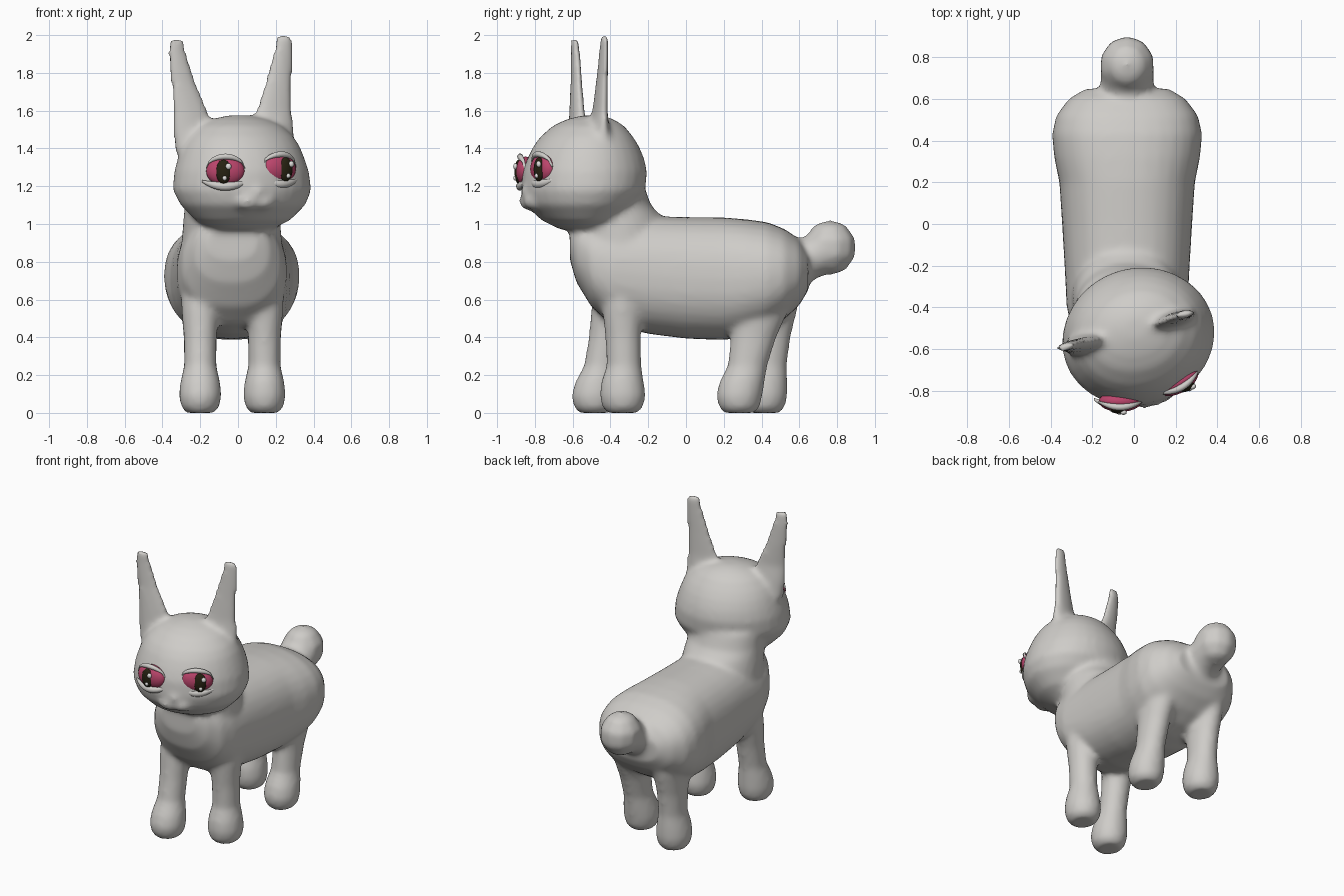
import bpy, bmesh, math
from mathutils import Matrix, Vector

if "Cube" in bpy.data.objects:
    bpy.data.objects.remove(bpy.data.objects["Cube"])


def material(name, color):
    m = bpy.data.materials.new(name)
    m.diffuse_color = (*color, 1)
    m.use_nodes = True
    m.node_tree.nodes["Principled BSDF"].inputs["Base Color"].default_value = m.diffuse_color
    return m


FUR = material("warm grey", (0.62, 0.605, 0.58))
PINK = material("rose pink", (0.50, 0.06, 0.15))
DARK = material("dark olive", (0.02, 0.016, 0.006))
SHINE = material("glint white", (0.75, 0.74, 0.72))


def finish(name, bm, mat):
    bmesh.ops.recalc_face_normals(bm, faces=bm.faces)
    me = bpy.data.meshes.new(name)
    bm.to_mesh(me)
    bm.free()
    me.materials.append(mat)
    for p in me.polygons:
        p.use_smooth = True
    ob = bpy.data.objects.new(name, me)
    bpy.context.collection.objects.link(ob)
    return ob


def loft(name, rings, frame=Matrix(), power=2.0, along_y=False, yaw=0.0, sides=32):
    """Rings are (height, centre x, centre y, radius x, radius y)."""
    bm = bmesh.new()
    loops = []
    for h, cx, cy, rx, ry in rings:
        loop = []
        for i in range(sides):
            a = 2 * math.pi * i / sides
            c, s = math.cos(a), math.sin(a)
            u = rx * math.copysign(abs(c) ** (2 / power), c)
            v = ry * math.copysign(abs(s) ** (2 / power), s)
            u, v = (u * math.cos(yaw) - v * math.sin(yaw),
                    u * math.sin(yaw) + v * math.cos(yaw))
            p = (cx + u, h, cy + v) if along_y else (cx + u, cy + v, h)
            loop.append(bm.verts.new(frame @ Vector(p)))
        loops.append(loop)
    for a, b in zip(loops, loops[1:]):
        for i in range(sides):
            j = (i + 1) % sides
            bm.faces.new((a[i], a[j], b[j], b[i]))
    bm.faces.new(loops[0])
    bm.faces.new(loops[-1])
    return finish(name, bm, FUR)


def ball(name, frame, center, radii, mat, seg=24):
    bm = bmesh.new()
    m = frame @ Matrix.Translation(center) @ Matrix.Diagonal((*radii, 1))
    bmesh.ops.create_uvsphere(bm, u_segments=seg, v_segments=seg // 2, radius=1, matrix=m)
    return finish(name, bm, mat)


def tube(name, frame, points):
    """Tapered roll through points (x, y, z, radius)."""
    bm = bmesh.new()
    loops = []
    for x, y, z, r in points:
        loops.append([bm.verts.new(frame @ Vector((x, y + r * math.cos(t), z + r * math.sin(t))))
                      for t in (2 * math.pi * k / 10 for k in range(10))])
    for a, b in zip(loops, loops[1:]):
        for i in range(10):
            j = (i + 1) % 10
            bm.faces.new((a[i], a[j], b[j], b[i]))
    bm.faces.new(loops[0])
    bm.faces.new(loops[-1])
    return finish(name, bm, FUR)


MID = -0.033  # body centre line
HEAD = Matrix.Translation((0.02, -0.54, 0)) @ Matrix.Rotation(math.radians(18), 4, "Z")
skin = []

# Torso, chest to rump
skin.append(loft("body", [(y, MID, z, w, h) for y, z, w, h in (
    (-0.615, 0.90, 0.13, 0.09), (-0.58, 0.86, 0.20, 0.17), (-0.50, 0.79, 0.265, 0.23),
    (-0.40, 0.75, 0.29, 0.28), (-0.20, 0.73, 0.30, 0.312), (0.0, 0.715, 0.312, 0.322),
    (0.20, 0.71, 0.325, 0.325), (0.32, 0.715, 0.35, 0.31), (0.43, 0.725, 0.36, 0.285),
    (0.52, 0.735, 0.34, 0.24), (0.60, 0.745, 0.28, 0.175), (0.648, 0.75, 0.20, 0.10))],
    power=2.35, along_y=True))

# Neck
skin.append(loft("neck", [(0.86, MID, -0.34, 0.27, 0.26), (0.98, MID, -0.36, 0.26, 0.255),
                          (1.04, MID, -0.38, 0.255, 0.25), (1.10, MID, -0.40, 0.25, 0.215),
                          (1.2, MID, -0.42, 0.25, 0.20)]))

# Head and muzzle
skin.append(loft("head", [(z, 0, y, rx, ry) for z, y, rx, ry in (
    (0.97, 0.0, 0.16, 0.12), (1.02, -0.02, 0.255, 0.20), (1.10, -0.02, 0.335, 0.285),
    (1.18, -0.005, 0.372, 0.325), (1.28, 0.005, 0.36, 0.326), (1.35, 0.01, 0.338, 0.305),
    (1.41, 0.012, 0.315, 0.277), (1.46, 0.015, 0.285, 0.243), (1.52, 0.025, 0.225, 0.185),
    (1.555, 0.035, 0.15, 0.12), (1.575, 0.045, 0.06, 0.05))], HEAD))
for s in (-1, 1):
    skin.append(ball("muzzle", HEAD, (0.04 * s - 0.015, -0.28, 1.12), (0.075, 0.06, 0.05), FUR))
skin.append(ball("nose", HEAD, (-0.015, -0.305, 1.17), (0.05, 0.04, 0.035), FUR))

# Ears
YAW = math.radians(16)
skin.append(loft("left_ear", [
    (1.38, -0.215, -0.565, 0.125, 0.06), (1.50, -0.235, -0.57, 0.112, 0.045),
    (1.60, -0.250, -0.578, 0.096, 0.032), (1.75, -0.290, -0.580, 0.07, 0.026),
    (1.90, -0.322, -0.586, 0.055, 0.022), (1.982, -0.328, -0.590, 0.04, 0.02)], yaw=YAW))
skin.append(loft("right_ear", [
    (1.38, 0.185, -0.46, 0.125, 0.06), (1.50, 0.185, -0.46, 0.115, 0.045),
    (1.60, 0.192, -0.455, 0.10, 0.032), (1.75, 0.215, -0.445, 0.076, 0.026),
    (1.90, 0.237, -0.435, 0.057, 0.022), (2.005, 0.247, -0.430, 0.043, 0.02)], yaw=YAW))

# Legs: (name, x, foot y, hip y, thigh depth)
LEG = ((0.0, 0.08), (0.03, 0.108), (0.09, 0.122), (0.16, 0.114), (0.25, 0.092),
       (0.40, 0.094), (0.55, 0.108), (0.68, 0.11))
for name, x, foot, hip, thigh in (
        ("front_left_leg", -0.20, -0.475, -0.37, 1.0), ("front_right_leg", 0.14, -0.325, -0.34, 1.0),
        ("rear_left_leg", -0.20, 0.425, 0.44, 1.55), ("rear_right_leg", 0.14, 0.292, 0.42, 1.55)):
    rings = []
    for z, r in LEG:
        t = max(0, (z - 0.1) / 0.58)
        rings.append((z, x, foot + (hip - foot) * t - 0.01 * (z < 0.2),
                      r * 0.93, r * (1 + (thigh - 1) * t)))
    skin.append(loft(name, rings))

# Tail
T = Matrix.Translation((MID, 0.56, 0.775)) @ Matrix.Rotation(math.radians(-65), 4, "X")
skin.append(loft("tail_stem", [(0.0, 0, 0, 0.15, 0.135), (0.09, 0, 0, 0.125, 0.112),
                               (0.2, 0, 0, 0.13, 0.12)], T))
skin.append(ball("tail_ball", Matrix(), (MID, 0.762, 0.875), (0.138, 0.145, 0.148), FUR, 10))

# Fuse everything into one soft skin
bpy.ops.object.select_all(action="DESELECT")
for ob in skin:
    ob.select_set(True)
bpy.context.view_layer.objects.active = skin[0]
bpy.ops.object.join()
body = skin[0]
rm = body.modifiers.new("fuse", "REMESH")
rm.mode = "VOXEL"
rm.voxel_size = 0.017
rm.use_smooth_shade = True
sm = body.modifiers.new("soften", "SMOOTH")
sm.factor = 0.5
sm.iterations = 10

# Eyes with lids, pupils and glints
for s, side in ((-1, "left"), (1, "right")):
    E = HEAD @ Matrix.Translation((0.148 * s - 0.03, -0.268, 1.285 + 0.006 * s)) \
        @ Matrix.Rotation(math.radians(15 * s - 3), 4, "Z")
    px = 0.006 + 0.016 * s
    ball(side + "_eye", E, (0, 0, 0), (0.102, 0.050, 0.078), PINK, 32)
    ball(side + "_pupil", E, (px, -0.036, -0.002), (0.041, 0.022, 0.064), DARK)
    ball(side + "_glint_top", E, (px + 0.026, -0.053, 0.026), (0.016, 0.012, 0.017), SHINE, 12)
    ball(side + "_glint_low", E, (px + 0.006, -0.054, -0.036), (0.012, 0.01, 0.013), SHINE, 12)
    upper, lower = [], []
    for k in range(13):
        u = -1 + k / 6
        bulge = 1 - u * u
        upper.append((0.104 * u, -0.002 - 0.026 * bulge, 0.014 + 0.064 * bulge ** 0.5,
                      0.005 + 0.011 * bulge))
        lower.append((0.125 * u, 0.010 - 0.036 * bulge, -0.052 - 0.028 * bulge,
                      0.006 + 0.018 * bulge))
    tube(side + "_upper_lid", E, upper)
    tube(side + "_lower_lid", E, lower)
